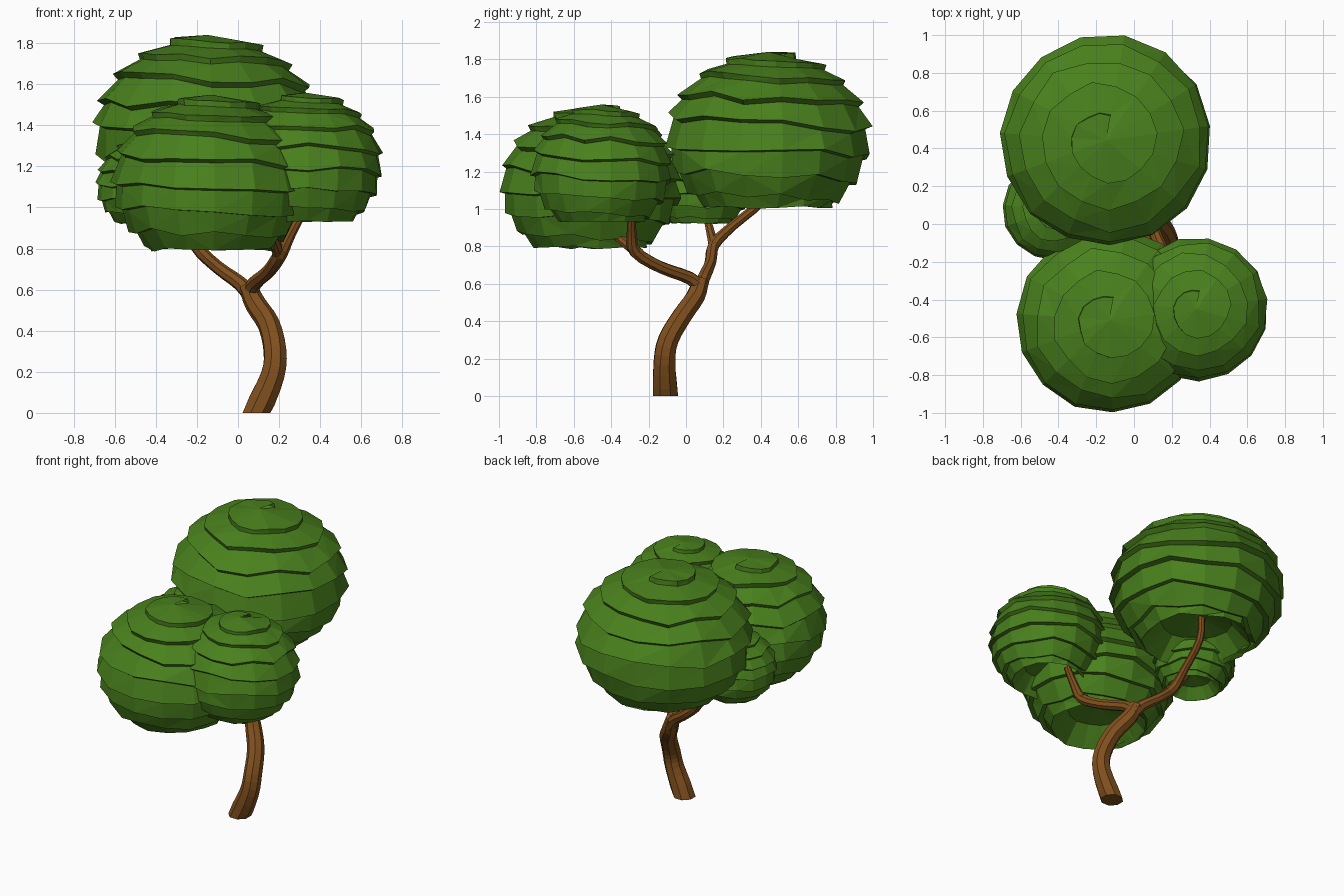
import bpy, bmesh, math, random
from mathutils import Vector

if "Cube" in bpy.data.objects:
    bpy.data.objects.remove(bpy.data.objects["Cube"])

random.seed(4)


def material(name, rgb):
    m = bpy.data.materials.new(name)
    m.diffuse_color = (*rgb, 1)
    m.use_nodes = True
    m.node_tree.nodes["Principled BSDF"].inputs["Base Color"].default_value = m.diffuse_color
    return m


green = material("leaf green", (0.067, 0.218, 0.012))
brown = material("bark brown", (0.22, 0.08, 0.013))


def finish(name, bm, mat):
    me = bpy.data.meshes.new(name)
    bm.to_mesh(me)
    bm.free()
    me.materials.append(mat)
    bpy.context.collection.objects.link(bpy.data.objects.new(name, me))


# Leaf clump: one strip wound down an ellipsoid, each turn stepping in under the last
def clump(name, centre, r, h, sides=15, step=17.5, end=144):
    bm = bmesh.new()
    centre = Vector(centre)
    count = int(sides * (end - 14) / step) + sides

    def point(phi, i, f):
        a = math.radians(80) + 2 * math.pi * i / sides
        p = math.radians(phi)
        return bm.verts.new(centre + Vector((r * f * math.sin(p) * math.cos(a),
                                             r * f * math.sin(p) * math.sin(a),
                                             h * f * math.cos(p))))

    phis = []
    for i in range(count + 1):
        phi = 14 + step * i / sides
        phi += random.uniform(-3, 3) * min(1, phi / 60)
        phis.append(min(phi, end - random.uniform(0, 3)))
    pole = bm.verts.new(centre + Vector((0, 0, h * 0.985)))
    low = [point(phis[i], i, random.uniform(0.99, 1.015)) for i in range(count + 1)]
    up = [pole if i < sides else point(phis[i - sides] + 1.5, i, 0.94)
          for i in range(count + 1)]
    for i in range(count):
        quad = [up[i], low[i], low[i + 1], up[i + 1]]
        bm.faces.new(list(dict.fromkeys(quad)))
        j = i + sides
        if j < count:                                   # underside of the lip
            bm.faces.new([low[i], up[j], up[j + 1], low[i + 1]])
    # hollow underside, rising to the middle
    rim = low[count - sides:]
    apex = bm.verts.new(centre - Vector((0, 0, h * 0.4)))
    mid = [bm.verts.new(centre + Vector((0.65 * (v.co.x - centre.x), 0.65 * (v.co.y - centre.y),
                                         -0.5 * h))) for v in rim]
    for i in range(sides):
        bm.faces.new([rim[i], mid[i], mid[i + 1], rim[i + 1]])
        bm.faces.new([mid[i], apex, mid[i + 1]])
    bmesh.ops.triangulate(bm, faces=bm.faces[:])
    finish(name, bm, green)


# Branch: eight-sided tube through (x, y, z, radius) points, smoothed between them
def tube(name, pts, sides=8, sub=3, upright=False):
    pts = [Vector(p) for p in pts]
    ext = [2 * pts[0] - pts[1]] + pts + [2 * pts[-1] - pts[-2]]
    path = []
    for k in range(1, len(ext) - 2):
        a, b, c, d = ext[k - 1:k + 3]
        for s in range(sub):
            t = s / sub
            path.append(0.5 * (2 * b + (c - a) * t + (2 * a - 5 * b + 4 * c - d) * t * t
                               + (3 * b - a - 3 * c + d) * t ** 3))
    path.append(pts[-1])
    bm = bmesh.new()
    rings = []
    side = Vector((1, 0, 0))
    for k, p in enumerate(path):
        t = (path[min(k + 1, len(path) - 1)] - path[max(k - 1, 0)]).to_3d().normalized()
        if k == 0 and upright:
            t = Vector((0, 0, 1))
        side = (side - t * side.dot(t)).normalized()
        other = t.cross(side)
        rings.append([bm.verts.new(p.to_3d() + p.w * (
            side * math.cos(2 * math.pi * (i + 0.5) / sides)
            + other * math.sin(2 * math.pi * (i + 0.5) / sides))) for i in range(sides)])
    for a, b in zip(rings, rings[1:]):
        for i in range(sides):
            j = (i + 1) % sides
            bm.faces.new([a[i], a[j], b[j], b[i]])
    bm.faces.new(rings[0][::-1])
    bm.faces.new(rings[-1])
    finish(name, bm, brown)


# Crown
clump("back_leaf_clump", (-0.147, 0.443, 1.38), 0.56, 0.467)
clump("front_leaf_clump", (-0.13, -0.51, 1.13), 0.492, 0.425)
clump("right_leaf_clump", (0.33, -0.45, 1.212), 0.382, 0.352)
clump("left_leaf_clump", (-0.425, 0.08, 1.112), 0.27, 0.237)

# Trunk and forks
tube("trunk", [(0.09, -0.11, 0, 0.073), (0.168, -0.115, 0.18, 0.062), (0.18, -0.095, 0.3, 0.058),
               (0.15, -0.02, 0.43, 0.055), (0.085, 0.05, 0.53, 0.052), (0.045, 0.08, 0.62, 0.044)],
     upright=True)
tube("back_branch", [(0.07, 0.07, 0.56, 0.042), (0.01, 0.095, 0.63, 0.036),
                     (-0.1, 0.13, 0.71, 0.032), (-0.2, 0.15, 0.81, 0.032),
                     (-0.21, 0.25, 0.91, 0.026), (-0.2, 0.41, 1.05, 0.024),
                     (-0.18, 0.45, 1.22, 0.022)])
tube("left_twig", [(-0.19, 0.15, 0.8, 0.03), (-0.27, 0.13, 0.88, 0.024), (-0.34, 0.11, 0.97, 0.02),
                   (-0.38, 0.1, 1.05, 0.018)])
tube("front_branch", [(0.06, 0.08, 0.57, 0.042), (0.08, 0.02, 0.63, 0.036),
                      (0.15, -0.14, 0.69, 0.033), (0.205, -0.27, 0.77, 0.034),
                      (0.25, -0.29, 0.86, 0.027), (0.31, -0.29, 0.97, 0.022)])
tube("front_twig", [(0.2, -0.25, 0.76, 0.032), (0.18, -0.34, 0.83, 0.026), (0.12, -0.45, 0.93, 0.022),
                    (0.08, -0.47, 1.0, 0.02)])
